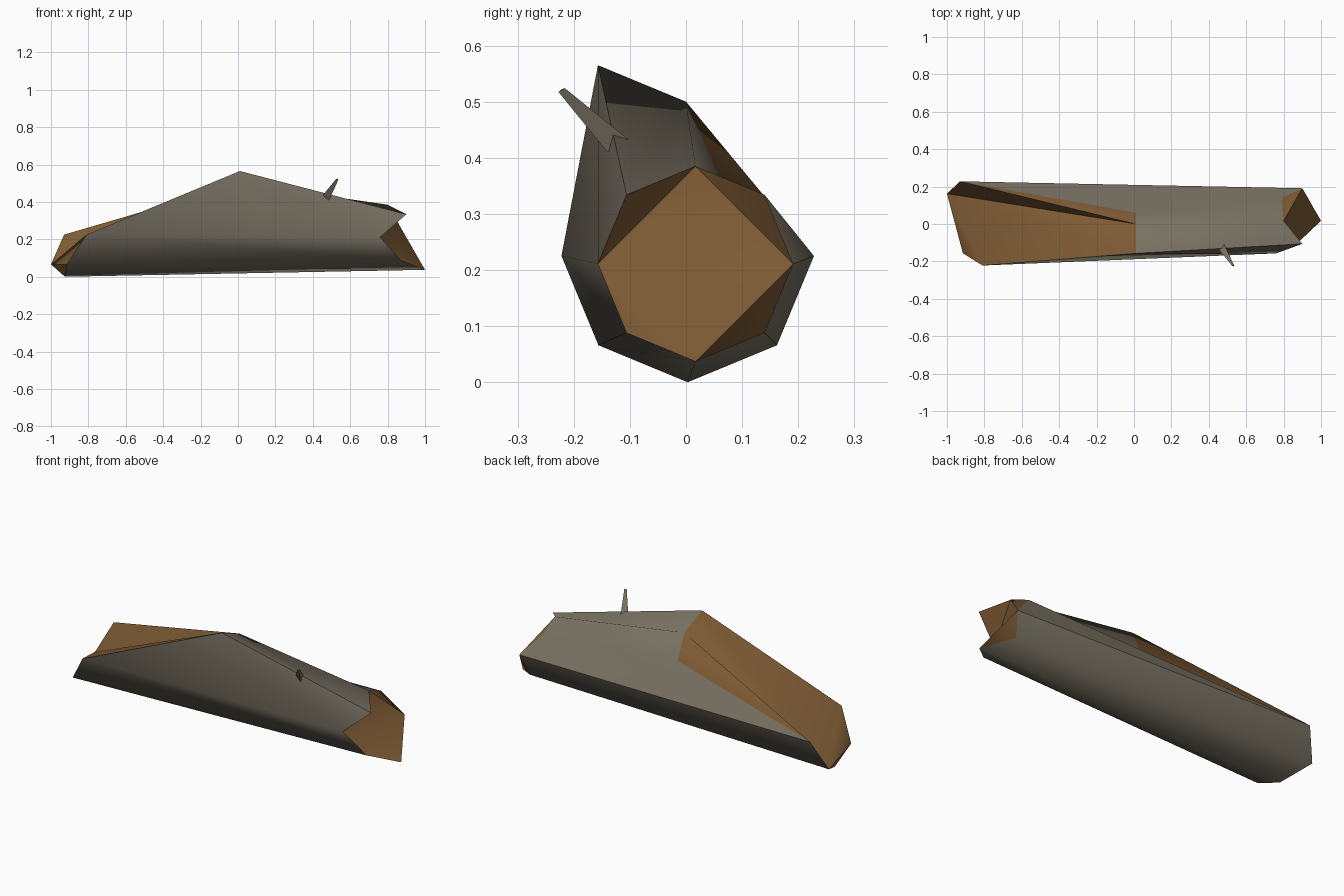
import bpy, bmesh, math
from mathutils import Vector

cube = bpy.data.objects.get("Cube")
if cube:
    bpy.data.objects.remove(cube, do_unlink=True)


def material(name, rgb):
    m = bpy.data.materials.new(name)
    m.use_nodes = True
    m.diffuse_color = (*rgb, 1)
    bsdf = next(n for n in m.node_tree.nodes if n.type == 'BSDF_PRINCIPLED')
    bsdf.inputs["Base Color"].default_value = (*rgb, 1)
    bsdf.inputs["Roughness"].default_value = 0.9
    return m


bark = material("grey bark", (0.19, 0.167, 0.125))
wood = material("brown wood", (0.205, 0.103, 0.034))


def finish(bm, name, mats, smooth):
    bmesh.ops.recalc_face_normals(bm, faces=bm.faces)
    mesh = bpy.data.meshes.new(name)
    bm.to_mesh(mesh)
    bm.free()
    for m in mats:
        mesh.materials.append(m)
    ob = bpy.data.objects.new(name, mesh)
    bpy.context.collection.objects.link(ob)
    if smooth:
        bpy.ops.object.select_all(action='DESELECT')
        ob.select_set(True)
        bpy.context.view_layer.objects.active = ob
        bpy.ops.object.shade_smooth_by_angle(angle=math.radians(50))
    return ob


def ring(bm, y, z, r, xs):
    """Octagon across x, starting at the bottom and turning towards +y."""
    verts = []
    for i, x in enumerate(xs):
        a = i * math.pi / 4
        verts.append(bm.verts.new((x, y + r * math.sin(a), z - r * math.cos(a))))
    return verts


# Log: two jagged octagonal ends
bm = bmesh.new()
near = ring(bm, 0.017, 0.211, 0.174, (1.0, 0.87, 0.9, 0.79, 0.8, 0.9, 0.76, 0.87))
far = ring(bm, 0.003, 0.225, 0.225, (-0.925, -1.0, -0.93, 0, 0, 0, -0.81, -0.915))

# Broken top: three upper points of the far end pulled to the middle
for i, co in ((3, (0.01, 0.06, 0.365)), (4, (0.01, 0.0, 0.5)), (5, (0.01, -0.157, 0.565))):
    far[i].co = Vector(co)

# Bark sides
for i in range(8):
    j = (i + 1) % 8
    if i == 5:
        bm.faces.new((far[i], far[j], near[j]))
        bm.faces.new((far[i], near[j], near[i]))
    else:
        bm.faces.new((far[i], far[j], near[j], near[i]))

# Split wood on both ends
for a, b, c in ((2, 3, 4), (1, 2, 4), (1, 4, 5), (1, 5, 6), (1, 6, 7), (1, 7, 0)):
    bm.faces.new((far[a], far[b], far[c])).material_index = 1
for a, b, c in ((2, 3, 4), (2, 4, 6), (4, 5, 6), (6, 7, 0), (6, 0, 2), (0, 1, 2)):
    bm.faces.new((near[a], near[b], near[c])).material_index = 1
finish(bm, "hollow_log", (bark, wood), True)

# Twig: thin tapering three-sided spike
bm = bmesh.new()
base = [Vector(c) for c in ((0.487, -0.14, 0.41), (0.445, -0.125, 0.425), (0.478, -0.103, 0.433))]
centre = sum(base, Vector()) / 3
tip = Vector((0.531, -0.222, 0.521))
low = [bm.verts.new(c) for c in base]
high = [bm.verts.new(tip + (c - centre) * 0.3) for c in base]
for i in range(3):
    j = (i + 1) % 3
    bm.faces.new((low[i], low[j], high[j], high[i]))
bm.faces.new(low)
bm.faces.new(high)
finish(bm, "twig", (bark,), False)
